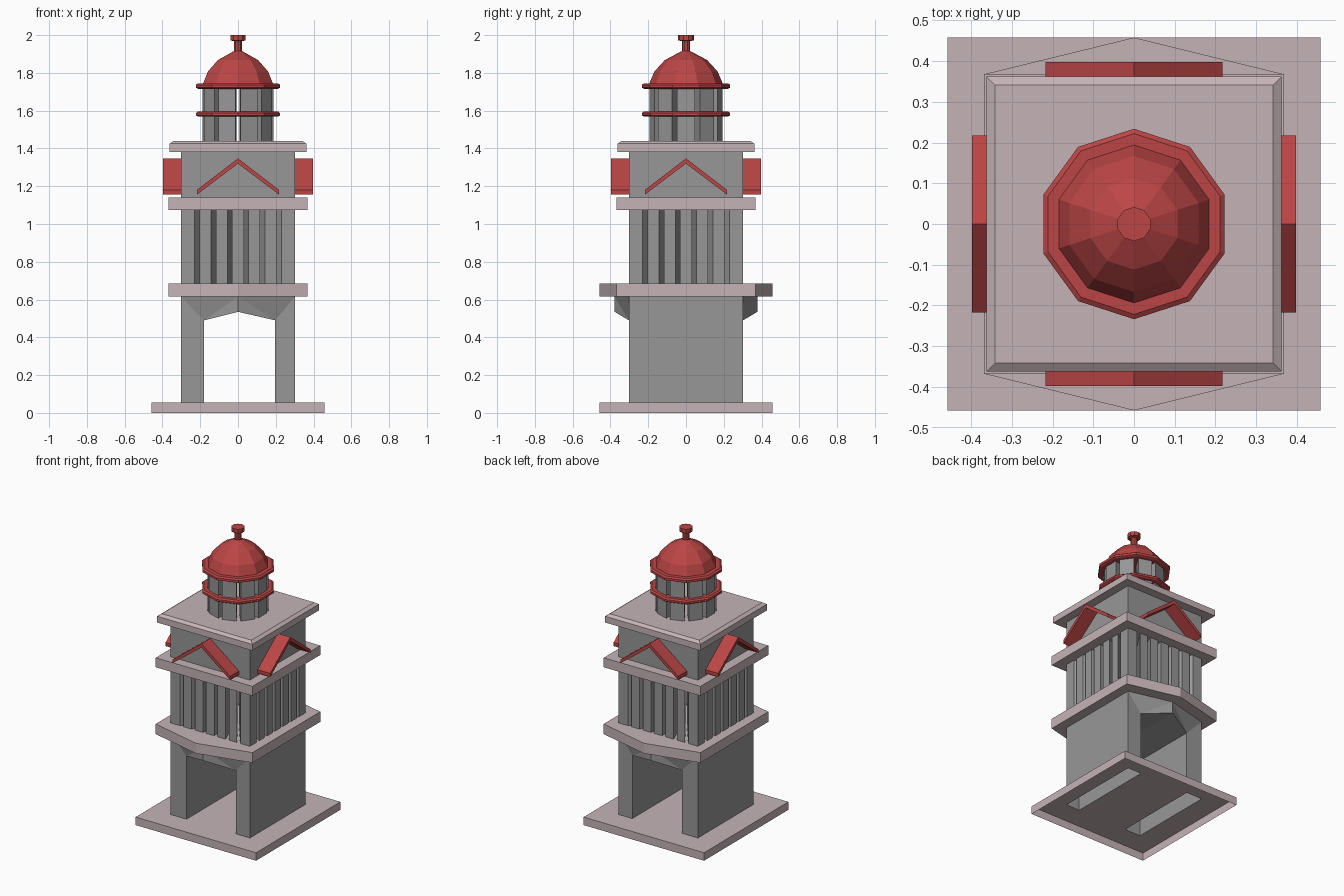
import bpy, bmesh, math

if "Cube" in bpy.data.objects:
    bpy.data.objects.remove(bpy.data.objects["Cube"])


def material(name, rgb):
    m = bpy.data.materials.new(name)
    m.diffuse_color = (*rgb, 1)
    m.use_nodes = True
    m.node_tree.nodes["Principled BSDF"].inputs["Base Color"].default_value = m.diffuse_color
    return m


GREY = material("stone grey", (0.31, 0.31, 0.31))
PINK = material("pale pink trim", (0.56, 0.455, 0.47))
RED = material("roof red", (0.50, 0.06, 0.06))


def build(name, faces, mat):
    """Make an object from a list of faces given as point loops."""
    bm = bmesh.new()
    for f in faces:
        bm.faces.new([bm.verts.new(p) for p in f])
    bmesh.ops.remove_doubles(bm, verts=bm.verts, dist=1e-5)
    bmesh.ops.recalc_face_normals(bm, faces=bm.faces)
    me = bpy.data.meshes.new(name)
    bm.to_mesh(me)
    bm.free()
    me.materials.append(mat)
    ob = bpy.data.objects.new(name, me)
    bpy.context.collection.objects.link(ob)
    return ob


def loft(loops, caps=True):
    """Bridge successive point loops, optionally closing both ends."""
    faces = []
    for a, b in zip(loops, loops[1:]):
        n = len(a)
        faces += [[a[i], a[(i + 1) % n], b[(i + 1) % n], b[i]] for i in range(n)]
    return faces + [loops[0], loops[-1]] if caps else faces


def flat(poly, z):
    return [(x, y, z) for x, y in poly]


def square(r):
    return [(-r, -r), (r, -r), (r, r), (-r, r)]


def decagon(r):
    return [(r * math.cos(math.radians(-90 + 36 * i)),
             r * math.sin(math.radians(-90 + 36 * i))) for i in range(10)]


def prism(poly, z0, z1):
    return loft([flat(poly, z0), flat(poly, z1)])


def lathe(profile, caps=True):
    return loft([flat(decagon(r), z) for r, z in profile], caps)


def wedge(outer, z0, z1, s=0.5):
    """Column whose sides run towards the tower axis."""
    return prism(outer + [(x * s, y * s) for x, y in reversed(outer)], z0, z1)


def turned(p, k):
    x, y = p
    for _ in range(k):
        x, y = -y, x
    return (x, y)


# Base: open underneath, with holes where the hollow legs stand
ZB, L, R, W, B = 0.055, -0.18, 0.197, 0.302, 0.458
xs, ys = [-B, -W, L, R, W, B], [-B, -W, W, B]
faces = loft([flat(square(B), 0), flat(square(B), ZB)], caps=False)
for i in range(5):
    for j in range(3):
        if not (j == 1 and i in (1, 3)):
            faces.append([(xs[i], ys[j], ZB), (xs[i + 1], ys[j], ZB),
                          (xs[i + 1], ys[j + 1], ZB), (xs[i], ys[j + 1], ZB)])
build("base_slab", faces, PINK)

# Lower storey: two thick legs joined by a pointed, jutting arch
ZS, ZA, ZC, YC = 0.615, 0.49, 0.535, 0.378
faces = []
for xo, xi in ((-W, L), (W, R)):
    faces.append([(xo, -W, ZB), (xo, W, ZB), (xo, W, ZS), (xo, -W, ZS)])
    faces.append([(xi, -W, ZB), (xi, W, ZB), (xi, W, ZA), (xi, -W, ZA)])
    faces.append([(xi, -W, ZA), (0, -YC, ZC), (0, YC, ZC), (xi, W, ZA)])
    for s in (-1, 1):
        faces.append([(xo, s * W, ZB), (xi, s * W, ZB), (xi, s * W, ZA), (xo, s * W, ZS)])
        faces.append([(xo, s * W, ZS), (xi, s * W, ZA), (0, s * YC, ZS)])
        faces.append([(xi, s * W, ZA), (0, s * YC, ZC), (0, s * YC, ZS)])
build("archway_storey", faces, GREY)

# Lower cornice with pointed front and back
c = 0.368
build("lower_cornice",
      prism([(-c, -c), (0, -B), (c, -c), (c, c), (0, B), (-c, c)], ZS, 0.685), PINK)

# Louvred storey: wedge columns on all four sides
faces = []
for k in range(4):
    corner = [(-W, -0.23), (-W, -W), (-0.23, -W)]
    faces += wedge([turned(p, k) for p in corner], 0.685, 1.075)
    for i in range(-2, 3):
        x = i * 0.0865
        col = [(x - 0.031, -W), (x + 0.031, -W)]
        faces += wedge([turned(p, k) for p in col], 0.685, 1.075)
build("louvre_columns", faces, GREY)

# Middle cornice, gable block and chamfered top cornice
build("middle_cornice", prism(square(c), 1.075, 1.14), PINK)
build("gable_block", prism(square(W), 1.14, 1.385), GREY)
build("top_cornice", loft([flat(square(0.362), 1.382), flat(square(0.362), 1.425),
                           flat(square(0.341), 1.44)]), PINK)

# Red gable canopies on each side
chevron = [(-0.218, 1.155), (0, 1.32), (0.218, 1.155),
           (0.218, 1.18), (0, 1.347), (-0.218, 1.18)]
for k, side in enumerate(("front", "right", "back", "left")):
    loops = [[(*turned((x, y), k), z) for x, z in chevron] for y in (-0.398, -0.298)]
    build(side + "_gable_canopy", loft(loops), RED)

# Lantern: ten wedge columns with gaps at the corners
ring = decagon(0.199)
faces = []
for i in range(10):
    (ax, ay), (bx, by) = ring[i], ring[(i + 1) % 10]
    col = [(ax + (bx - ax) * t, ay + (by - ay) * t) for t in (0.12, 0.88)]
    faces += wedge(col, 1.44, 1.72)
build("lantern_columns", faces, GREY)

# Lantern rail
rail = [(0.17, 1.568), (0.222, 1.568), (0.233, 1.575), (0.233, 1.588),
        (0.222, 1.596), (0.17, 1.596), (0.17, 1.568)]
build("lantern_rail", lathe(rail, caps=False), RED)

# Dome with eave ring, and finial
build("dome", lathe([(0.222, 1.716), (0.234, 1.722), (0.234, 1.737), (0.222, 1.745),
                     (0.194, 1.745), (0.167, 1.808), (0.112, 1.868), (0.022, 1.916)]), RED)
build("finial", lathe([(0.022, 1.91), (0.022, 1.968), (0.042, 1.972), (0.042, 2.0)]), RED)
